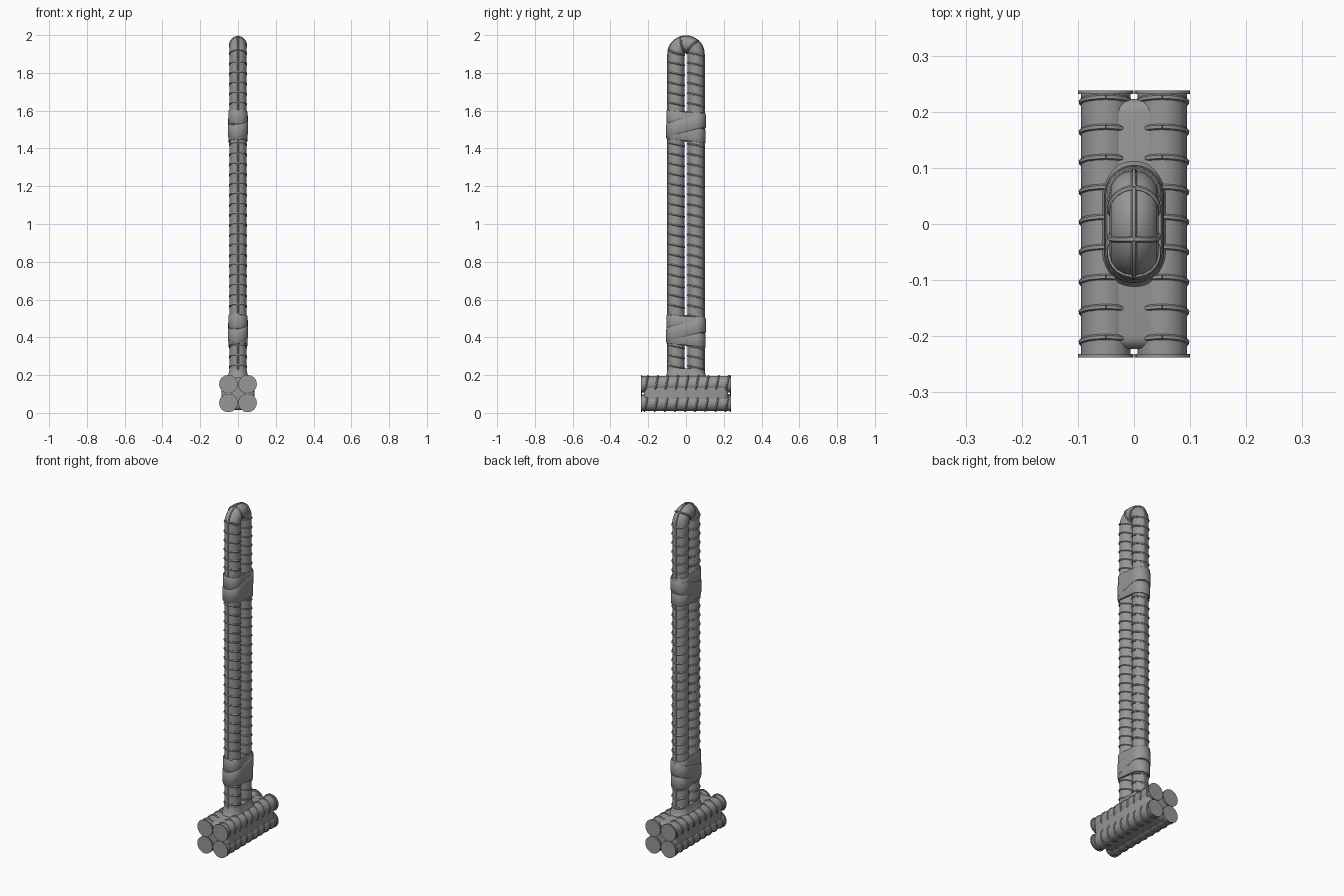
import bpy, bmesh, math
from mathutils import Vector

if "Cube" in bpy.data.objects:
    bpy.data.objects.remove(bpy.data.objects["Cube"])

CORE, PITCH = 0.044, 0.0535
X, Y, Z = Vector((1, 0, 0)), Vector((0, 1, 0)), Vector((0, 0, 1))

# Dark steel used on every part
STEEL = bpy.data.materials.new("dark_steel")
STEEL.diffuse_color = (0.31, 0.31, 0.31, 1)
STEEL.use_nodes = True
STEEL.node_tree.nodes["Principled BSDF"].inputs["Base Color"].default_value = STEEL.diffuse_color


def finish(ob, convert=False):
    bpy.ops.object.select_all(action='DESELECT')
    ob.select_set(True)
    bpy.context.view_layer.objects.active = ob
    if convert:
        bpy.ops.object.convert(target='MESH')
    ob = bpy.context.view_layer.objects.active
    ob.data.materials.clear()
    ob.data.materials.append(STEEL)
    bpy.ops.object.shade_smooth_by_angle(angle=math.radians(40))


def curve_object(name, lines, radius, res=2):
    """Round-section curve object from a list of point lists, turned into a mesh."""
    cu = bpy.data.curves.new(name, 'CURVE')
    cu.dimensions = '3D'
    cu.bevel_depth, cu.bevel_resolution, cu.use_fill_caps = radius, res, True
    for pts in lines:
        sp = cu.splines.new('POLY')
        sp.points.add(len(pts) - 1)
        for p, co in zip(sp.points, pts):
            p.co = (*co, 1)
    ob = bpy.data.objects.new(name, cu)
    bpy.context.collection.objects.link(ob)
    finish(ob, convert=True)


def mesh_object(name, bm):
    bmesh.ops.recalc_face_normals(bm, faces=bm.faces)
    me = bpy.data.meshes.new(name)
    bm.to_mesh(me)
    bm.free()
    ob = bpy.data.objects.new(name, me)
    bpy.context.collection.objects.link(ob)
    finish(ob)


def rebar(name, frame, length, side, stations, seam=False):
    """Ribbed bar: frame(s) gives centre and normal, side is the other cross axis."""
    def on(s, t, r):
        c, n = frame(s)
        return c + r * (math.cos(t) * n + math.sin(t) * side)
    curve_object(name, [[frame(s)[0] for s in stations]], CORE, 6)
    ribs = []
    for i in range(round(length / PITCH)):
        s0 = (i + 0.46) * PITCH
        for sgn in (1, -1):
            ts = [sgn * math.pi * j / 14 for j in range(15)]
            ribs.append([on(s0 + 0.009 * math.cos(t), t, CORE - 0.001) for t in ts])
    curve_object(name + "_ribs", ribs, 0.0055, 1)
    if seam:
        curve_object(name + "_seam", [[on(s, 0, CORE - 0.001) for s in stations]], 0.005, 1)


# Handle: one bar bent into a narrow U
HY, Z0, ZC = 0.052, 0.06, 1.8995
LEG, ARC = ZC - Z0, math.pi * HY


def handle_frame(s):
    if s < LEG:
        return Vector((0, -HY, Z0 + s)), -Y
    if s > LEG + ARC:
        return Vector((0, HY, ZC - (s - LEG - ARC))), Y.copy()
    a = (s - LEG) / HY
    n = Vector((0, -math.cos(a), math.sin(a)))
    return Vector((0, 0, ZC)) + HY * n, n


total = 2 * LEG + ARC
rebar("handle_bar", handle_frame, total, X,
      [0] + [LEG + ARC * i / 24 for i in range(25)] + [total], seam=True)

# Head: four short bars with lipped ends
HX, HL = 0.0505, 0.235
for ix, x in enumerate((-HX, HX)):
    for iz, z in enumerate((0.053, 0.152)):
        nm = f"head_bar_{ix}{iz}"
        rebar(nm, lambda s, x=x, z=z: (Vector((x, s - HL, z)), Z), 2 * HL, X, [0, 2 * HL])
        lips = [[Vector((x, e - 0.003, z)), Vector((x, e + 0.003, z))] for e in (-HL, HL)]
        curve_object(nm + "_end_lips", lips, 0.0495, 6)

# Weld filling the gaps between the head bars
bm = bmesh.new()
bmesh.ops.create_cube(bm, size=1)
bmesh.ops.scale(bm, vec=(0.177, 0.445, 0.172), verts=bm.verts)
bmesh.ops.translate(bm, vec=(0, 0, 0.1025), verts=bm.verts)
bmesh.ops.bevel(bm, geom=bm.edges[:], offset=0.022, segments=4, affect='EDGES', profile=0.5)
mesh_object("head_weld", bm)


def stadium(u, grow):
    """Point on a stadium outline around both handle legs, u in turns."""
    r, h = CORE + grow, HY
    d = (u % 1.0) * (2 * math.pi * r + 4 * h)
    if d < 2 * h:
        return r, -h + d
    d -= 2 * h
    if d < math.pi * r:
        return r * math.cos(d / r), h + r * math.sin(d / r)
    d -= math.pi * r
    if d < 2 * h:
        return -r, h - d
    d -= 2 * h
    return -r * math.cos(d / r), -h - r * math.sin(d / r)


def loft(name, rings, closed):
    """Skin between equal rings of points; closed joins last to first, else caps."""
    bm = bmesh.new()
    rv = [[bm.verts.new(p) for p in ring] for ring in rings]
    n = len(rv[0])
    pairs = list(zip(rv, rv[1:])) + ([(rv[-1], rv[0])] if closed else [])
    for a, b in pairs:
        for i in range(n):
            bm.faces.new((a[i], a[(i + 1) % n], b[(i + 1) % n], b[i]))
    if not closed:
        bm.faces.new(rv[0])
        bm.faces.new(rv[-1])
    mesh_object(name, bm)


# Flared weld collar where the handle meets the head
N = 64
loft("weld_collar",
     [[(*stadium(i / N, g), z) for i in range(N)] for z, g in
      ((0.17, 0.028), (0.188, 0.016), (0.2, 0.009), (0.215, 0.004), (0.235, 0.0))], False)

# Strap bindings: overlapping flat loops, each at its own tilt
for where, zc in (("lower", 0.435), ("upper", 1.517)):
    for k, (off, tx, ty, g) in enumerate(((-0.043, 0.06, -0.1, 0.007),
                                          (0.043, -0.06, -0.06, 0.0065),
                                          (0.0, 0.15, 0.25, 0.0095))):
        rings = []
        for grow, w in ((-0.004, -0.036), (g - 0.002, -0.036), (g, -0.033),
                        (g, 0.033), (g - 0.002, 0.036), (-0.004, 0.036)):
            pts = [stadium(i / N, grow) for i in range(N)]
            rings.append([(x, y, zc + off + w + tx * x + ty * y) for x, y in pts])
        loft(f"{where}_binding_{k}", rings, True)
